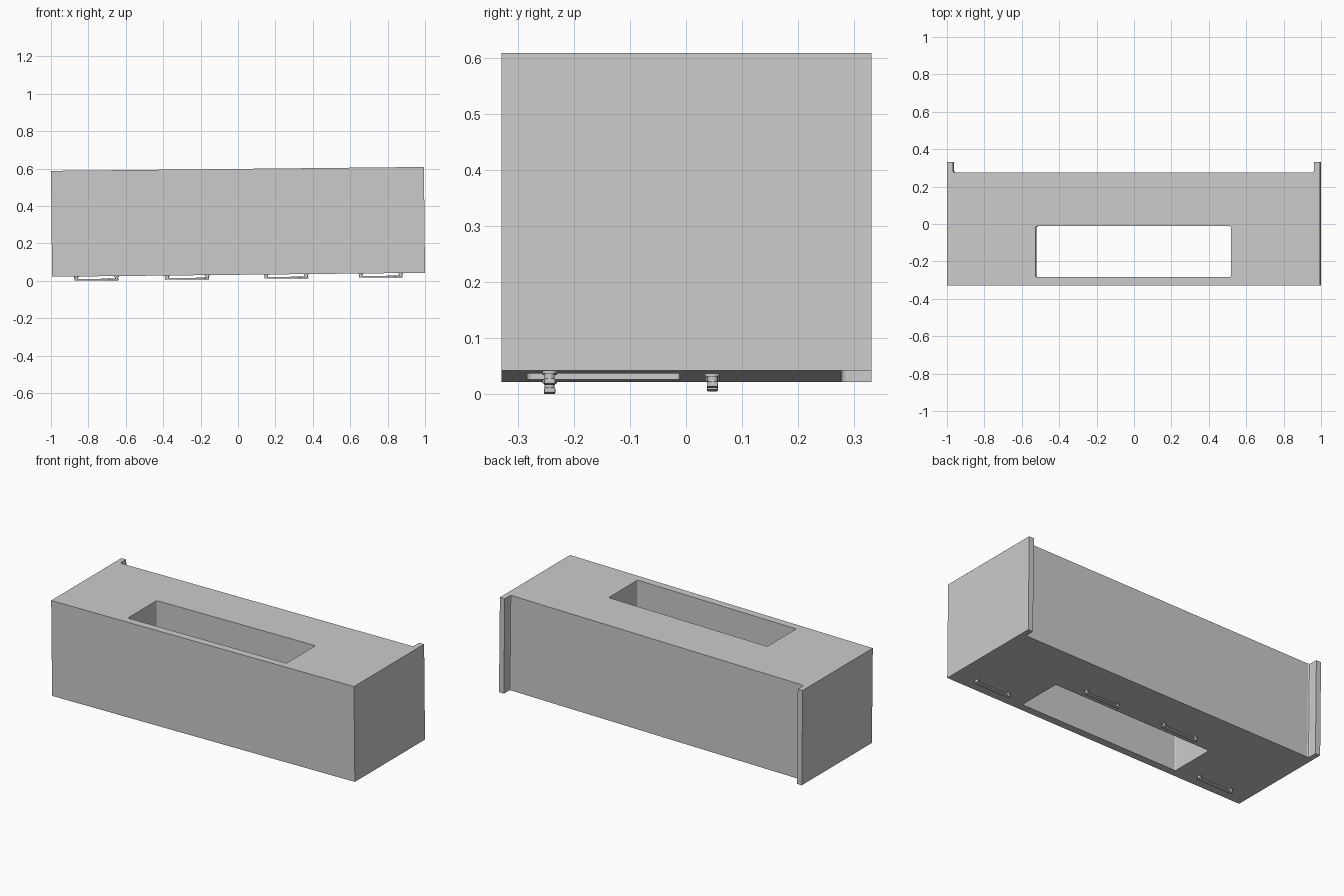
import bpy, bmesh, math
from mathutils import Matrix, Vector

if "Cube" in bpy.data.objects:
    bpy.data.objects.remove(bpy.data.objects["Cube"])

# The whole model leans slightly: its +x end is raised
TILT = Matrix.Translation((0, 0, 0.315)) @ Matrix.Rotation(-0.0105, 4, 'Y')
HX, HZ = 0.997, 0.283          # half length and half height of the block


def add_object(name, bm):
    mesh = bpy.data.meshes.new(name)
    bm.to_mesh(mesh)
    bm.free()
    obj = bpy.data.objects.new(name, mesh)
    bpy.context.collection.objects.link(obj)
    obj.matrix_world = TILT
    return obj


def rounded_rect(x0, x1, y0, y1, r, steps=4):
    pts = []
    corners = [(x1 - r, y1 - r), (x0 + r, y1 - r), (x0 + r, y0 + r), (x1 - r, y0 + r)]
    for q, (cx, cy) in enumerate(corners):
        for i in range(steps + 1):
            a = math.pi / 2 * (q + i / steps)
            pts.append((cx + r * math.cos(a), cy + r * math.sin(a)))
    return pts


# Block: plan outline with two rear fins and a slot, extruded upwards
fin_side = [(HX, -0.329), (HX, 0.331), (0.965, 0.331), (0.965, 0.285),
            (0.962, 0.278), (0.955, 0.275)]
outline = fin_side + [(-x, y) for x, y in reversed(fin_side)]
slot = rounded_rect(-0.524, 0.521, -0.284, -0.012, 0.008)

bm = bmesh.new()
edges = []
for loop in (outline, slot):
    vs = [bm.verts.new((x, y, -HZ)) for x, y in loop]
    edges += [bm.edges.new((vs[i], vs[(i + 1) % len(vs)])) for i in range(len(vs))]
bmesh.ops.triangle_fill(bm, use_beauty=True, use_dissolve=False, edges=edges)
ext = bmesh.ops.extrude_face_region(bm, geom=bm.faces[:], use_keep_orig=True)
top = [v for v in ext["geom"] if isinstance(v, bmesh.types.BMVert)]
bmesh.ops.translate(bm, verts=top, vec=(0, 0, 2 * HZ))
bmesh.ops.recalc_face_normals(bm, faces=bm.faces[:])
add_object("slotted_block", bm)


# Pull handles on the underside: a flat bar on two posts with base discs
def cylinder(bm, x, y, z0, z1, r):
    bmesh.ops.create_cone(bm, cap_ends=True, segments=16, radius1=r, radius2=r,
                          depth=z1 - z0,
                          matrix=Matrix.Translation((x, y, (z0 + z1) / 2)))


def handle(name, x, y):
    bm = bmesh.new()
    bar = bmesh.ops.create_cube(
        bm, size=1, matrix=Matrix.Translation((x, y, -HZ - 0.018))
        @ Matrix.Diagonal((0.235, 0.02, 0.009, 1)))
    bar_edges = {e for v in bar["verts"] for e in v.link_edges}
    bmesh.ops.bevel(bm, geom=list(bar_edges), offset=0.002, segments=2,
                    affect='EDGES', profile=0.5)
    for s in (-1, 1):
        px = x + s * 0.107
        cylinder(bm, px, y, -HZ - 0.016, -HZ + 0.002, 0.009)
        cylinder(bm, px, y, -HZ - 0.004, -HZ + 0.002, 0.013)
    add_object(name, bm)


for i, (x, y) in enumerate([(-0.76, -0.243), (-0.275, 0.047),
                            (0.255, 0.047), (0.76, -0.243)]):
    handle(f"pull_handle_{i + 1}", x, y)
